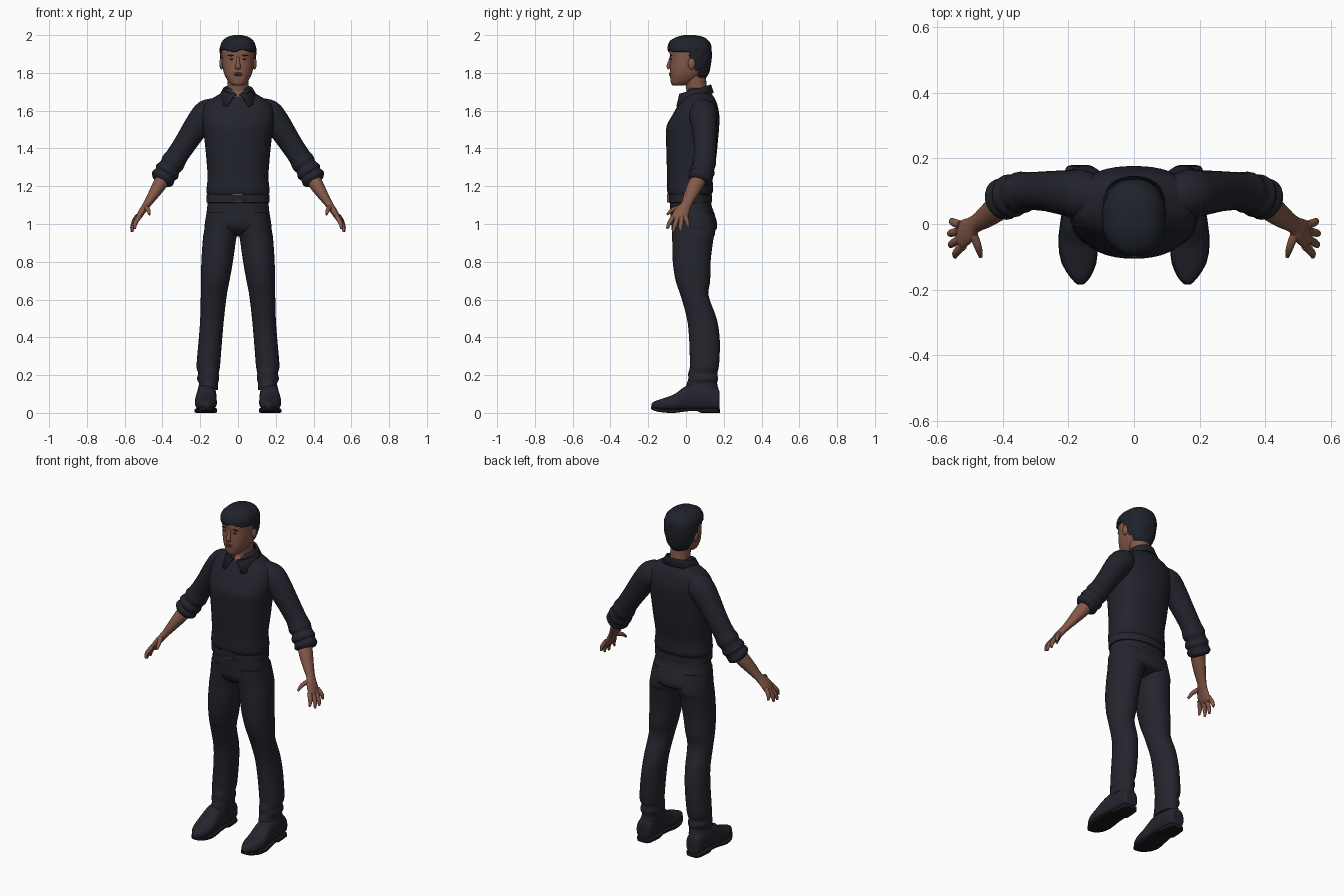
import bpy, bmesh
from math import sin, cos, pi
from mathutils import Vector

if "Cube" in bpy.data.objects:
    bpy.data.objects.remove(bpy.data.objects["Cube"])


def material(name, *rgb):
    mat = bpy.data.materials.new(name)
    mat.use_nodes = True
    color = (*rgb, 1)
    mat.diffuse_color = color
    shader = mat.node_tree.nodes["Principled BSDF"]
    shader.inputs["Base Color"].default_value = color
    shader.inputs["Roughness"].default_value = .8
    return mat


skin = material("brown skin", .23, .1, .065)
shirt_navy = material("shirt navy", .016, .017, .025)
trouser_navy = material("trouser navy", .018, .018, .027)
hair_black = material("hair blue black", .014, .016, .024)
shoe_navy = material("shoe navy", .017, .018, .027)
sole_dark = material("sole dark", .01, .009, .011)
copper = material("buckle copper", .24, .09, .06)
lip_brown = material("lip brown", .17, .06, .045)
eye_dark = material("eye dark", .03, .02, .018)


def finish(name, bm, *mats):
    bmesh.ops.recalc_face_normals(bm, faces=bm.faces)
    mesh = bpy.data.meshes.new(name)
    bm.to_mesh(mesh)
    bm.free()
    for mat in mats:
        mesh.materials.append(mat)
    obj = bpy.data.objects.new(name, mesh)
    bpy.context.collection.objects.link(obj)
    bpy.ops.object.select_all(action="DESELECT")
    obj.select_set(True)
    bpy.context.view_layer.objects.active = obj
    bpy.ops.object.shade_smooth_by_angle(angle=pi / 3)
    return obj


def spline(rows, steps):
    """Catmull-Rom interpolation of whole rows of numbers."""
    rows = [Vector(r) for r in rows]
    result = []
    for i in range(len(rows) - 1):
        a, b, c, d = (rows[max(0, min(k, len(rows) - 1))] for k in range(i - 1, i + 3))
        for k in range(steps):
            t = k / steps
            result.append(b + (c - a) * (t / 2) + (a * 2 - b * 5 + c * 4 - d) * (t * t / 2)
                          + (b * 3 - a - c * 3 + d) * (t ** 3 / 2))
    return result + [rows[-1]]


def bridge(rings, closed=True):
    bm = bmesh.new()
    loops = [[bm.verts.new(p) for p in ring] for ring in rings]
    count = len(loops[0])
    for low, high in zip(loops, loops[1:]):
        for i in range(count if closed else count - 1):
            j = (i + 1) % count
            bm.faces.new((low[i], low[j], high[j], high[i]))
    if closed:
        bm.faces.new(loops[0])
        bm.faces.new(loops[-1])
    return bm


def stack(rows, power=2.3, steps=4, sides=48, side=1, lengthwise=False):
    """Rows: level, x from, x to, depth from, depth to."""
    rings = []
    for level, x0, x1, d0, d1 in spline(rows, steps):
        ring = []
        for i in range(sides):
            c, s = cos(2 * pi * i / sides), sin(2 * pi * i / sides)
            c = abs(c) ** (2 / power) * (1 if c > 0 else -1)
            s = abs(s) ** (2 / power) * (1 if s > 0 else -1)
            x = side * ((x0 + x1) / 2 + (x1 - x0) / 2 * c)
            d = (d0 + d1) / 2 + (d1 - d0) / 2 * s
            ring.append((x, level, d) if lengthwise else (x, d, level))
        rings.append(ring)
    return bridge(rings)


def body(rows, **options):
    """Symmetric stack. Rows: level, half width, front, back."""
    return stack([(z, -w, w, f, b) for z, w, f, b in rows], **options)


def tube(rows, side=1, steps=4, sides=20):
    """Rows: x, y, z, radius front to back, radius across."""
    rows = spline([(side * r[0], *r[1:]) for r in rows], steps)
    rings = []
    for i, row in enumerate(rows):
        ahead = (rows[min(i + 1, len(rows) - 1)] - rows[max(i - 1, 0)]).to_3d().normalized()
        u = Vector((0, 1, 0))
        u = (u - ahead * u.dot(ahead)).normalized()
        v = ahead.cross(u)
        angles = [2 * pi * k / sides for k in range(sides)]
        rings.append([row.to_3d() + u * row[3] * cos(a) + v * row[4] * sin(a) for a in angles])
    return bridge(rings)


def round_tube(points, radii, side=1):
    return tube([(*p, r, r) for p, r in zip(points, radii)], side)


def blob(name, center, size, mat):
    bm = bmesh.new()
    bmesh.ops.create_uvsphere(bm, u_segments=16, v_segments=10, radius=1)
    bmesh.ops.scale(bm, vec=size, verts=bm.verts)
    bmesh.ops.translate(bm, vec=center, verts=bm.verts)
    return finish(name, bm, mat)


def box(name, center, size, mat):
    bm = bmesh.new()
    bmesh.ops.create_cube(bm, size=1)
    bmesh.ops.scale(bm, vec=size, verts=bm.verts)
    bmesh.ops.translate(bm, vec=center, verts=bm.verts)
    return finish(name, bm, mat)


# Shirt, with a small open neckline
bm = body([(1.155, .16, -.092, .13), (1.175, .167, -.1, .143), (1.25, .161, -.1, .142),
           (1.35, .168, -.103, .16), (1.45, .178, -.105, .17), (1.52, .187, -.102, .176),
           (1.58, .192, -.07, .176), (1.63, .18, -.042, .166), (1.66, .145, -.024, .155),
           (1.69, .095, -.002, .135), (1.72, .06, .01, .115)])
for face in bm.faces:
    p = face.calc_center_median()
    face.material_index = int(p.y < .06 and abs(p.x) < (p.z - 1.655) * .5)
finish("shirt", bm, shirt_navy, skin)

# Folded collar, pointed at the front
edges = []
for spread, rx, ry, cy, drop in ((.12, .064, .074, .05, 0), (.2, .08, .085, .048, -.004),
                                 (.55, .112, .107, .04, .045)):
    edge = []
    for i in range(41):
        t = i / 20 - 1
        a = t * (pi - spread)
        y = cy + ry * cos(a)
        edge.append((rx * sin(a), y, 1.695 + .3 * y - drop * (1 + .25 * t * t)))
    edges.append(edge)
collar = finish("collar", bridge(edges, closed=False), shirt_navy)
collar.modifiers.new("thickness", "SOLIDIFY").thickness = .008

# Trousers, belt and buckle
finish("trouser_seat", body([(1.17, .155, -.085, .125), (1.1, .162, -.085, .135),
                             (1.05, .168, -.083, .152), (1, .176, -.08, .165),
                             (.965, .172, -.06, .155), (.945, .11, -.03, .1),
                             (.935, .05, 0, .06)]), trouser_navy)
finish("belt", body([(1.112, .16, -.085, .13), (1.115, .167, -.092, .138),
                     (1.155, .167, -.092, .138), (1.158, .16, -.085, .13)], steps=1), trouser_navy)
for x in (-.032, .022, .04):
    box("buckle_upright", (x, -.095, 1.137), (.006, .009, .044), copper)
for z in (1.117, 1.157):
    box("buckle_rail", (-.005, -.095, z), (.06, .009, .005), copper)

for label, side in (("left", 1), ("right", -1)):
    # Leg, shoe and sole
    finish(label + "_trouser_leg", stack([
        (1.06, 0, .165, -.08, .14), (.96, .002, .18, -.075, .155), (.92, .01, .186, -.073, .145),
        (.8, .027, .194, -.07, .13), (.7, .045, .196, -.055, .128), (.62, .06, .197, -.028, .12),
        (.5, .074, .2, .005, .162), (.4, .083, .207, .016, .178), (.3, .091, .216, .02, .178),
        (.24, .096, .219, .02, .173), (.21, .102, .211, .012, .166), (.18, .1, .217, .012, .17),
        (.155, .106, .207, .004, .165), (.12, .107, .214, -.006, .174)],
        power=2.1, side=side), trouser_navy)
    finish(label + "_shoe", stack([
        (.178, .135, .195, .02, .1), (.165, .12, .21, .012, .13), (.08, .115, .215, .012, .16),
        (0, .115, .222, .012, .142), (-.06, .112, .229, .01, .1), (-.12, .118, .218, .012, .077),
        (-.165, .138, .19, .016, .062), (-.183, .155, .173, .028, .048)],
        side=side, lengthwise=True), shoe_navy)
    finish(label + "_sole", stack([
        (.18, .14, .19, 0, .02), (.165, .12, .21, 0, .025), (.08, .113, .217, 0, .025),
        (.06, .113, .217, .01, .027), (0, .112, .226, .008, .025), (-.06, .11, .231, 0, .02),
        (-.12, .115, .221, .002, .022), (-.165, .135, .193, .01, .03),
        (-.185, .155, .173, .02, .035)],
        power=6, steps=2, side=side, lengthwise=True), sole_dark)

    # Sleeve with rolled folds, then the bare forearm and palm
    finish(label + "_sleeve", round_tube(
        [(.1, .08, 1.615), (.16, .09, 1.585), (.21, .095, 1.53), (.27, .1, 1.44), (.32, .1, 1.365),
         (.345, .096, 1.325), (.36, .093, 1.302), (.375, .086, 1.278), (.385, .083, 1.262),
         (.4, .075, 1.24), (.41, .07, 1.225)],
        (.055, .075, .069, .061, .058, .064, .058, .067, .06, .065, .05), side), shirt_navy)
    finish(label + "_forearm", tube(
        [(.39, .075, 1.25, .042, .04), (.42, .047, 1.2, .041, .036), (.455, .02, 1.145, .034, .027),
         (.485, 0, 1.1, .028, .02), (.507, -.02, 1.068, .039, .018), (.527, -.033, 1.035, .043, .015),
         (.535, -.036, 1.02, .036, .01)], side), skin)

    # Fingers and thumb
    digits = {"index": ((.522, -.066, 1.04), (.543, -.088, 1.005), (.546, -.1, .975)),
              "middle": ((.53, -.045, 1.03), (.555, -.06, .99), (.56, -.068, .958)),
              "ring": ((.533, -.022, 1.035), (.558, -.028, .99), (.562, -.03, .96)),
              "little": ((.53, -.003, 1.045), (.553, .006, 1.01), (.556, .012, .983)),
              "thumb": ((.493, -.025, 1.09), (.476, -.07, 1.075), (.468, -.1, 1.05))}
    for digit, path in digits.items():
        finish(f"{label}_{digit}_finger", round_tube(path, (.013, .0115, .006), side), skin)

    # Ear, eye and brow
    blob(label + "_ear", (side * .087, .03, 1.85), (.012, .02, .032), skin)
    blob(label + "_eye", (side * .033, -.0785, 1.873), (.013, .004, .004), eye_dark)
    blob(label + "_brow", (side * .034, -.079, 1.892), (.019, .005, .004), hair_black)

# Neck, head, nose and lips
finish("neck", round_tube([(0, .065, 1.64), (0, .056, 1.72), (0, .042, 1.81)],
                          (.058, .055, .06)), skin)
finish("head", body([(1.732, .02, -.066, -.02), (1.742, .04, -.078, .02), (1.77, .061, -.083, .07),
                     (1.8, .075, -.085, .1), (1.84, .083, -.085, .115), (1.88, .086, -.084, .12),
                     (1.92, .086, -.085, .122), (1.96, .073, -.06, .11), (1.985, .04, -.02, .07)]),
       skin)
finish("nose", tube([(0, -.08, 1.885, .006, .007), (0, -.087, 1.86, .008, .009),
                     (0, -.092, 1.835, .011, .014), (0, -.086, 1.822, .008, .012)]), skin)
for z in (1.788, 1.797):
    blob("lip", (0, -.084, z), (.023, .006, .0045), lip_brown)

# Hair: the face opening is tucked under the skin
bm = body([(1.772, .052, -.02, .104), (1.8, .073, -.06, .122), (1.85, .09, -.085, .134),
           (1.9, .096, -.093, .137), (1.94, .095, -.096, .135), (1.97, .081, -.084, .12),
           (1.99, .055, -.05, .092), (2, .02, -.01, .05)], steps=7, sides=72)
for v in bm.verts:
    x, y, z = v.co
    hairline = .015 if z > 1.845 else .045 if z > 1.81 else .065
    tucked = z < 1.915 + .006 * sin(60 * x) and y < hairline
    scale = .82 if tucked else 1 + .014 * sin(70 * x + 40 * z) * sin(90 * y - 50 * z)
    v.co.x = x * scale
    v.co.y = .02 + (y - .02) * scale
finish("hair", bm, hair_black)
